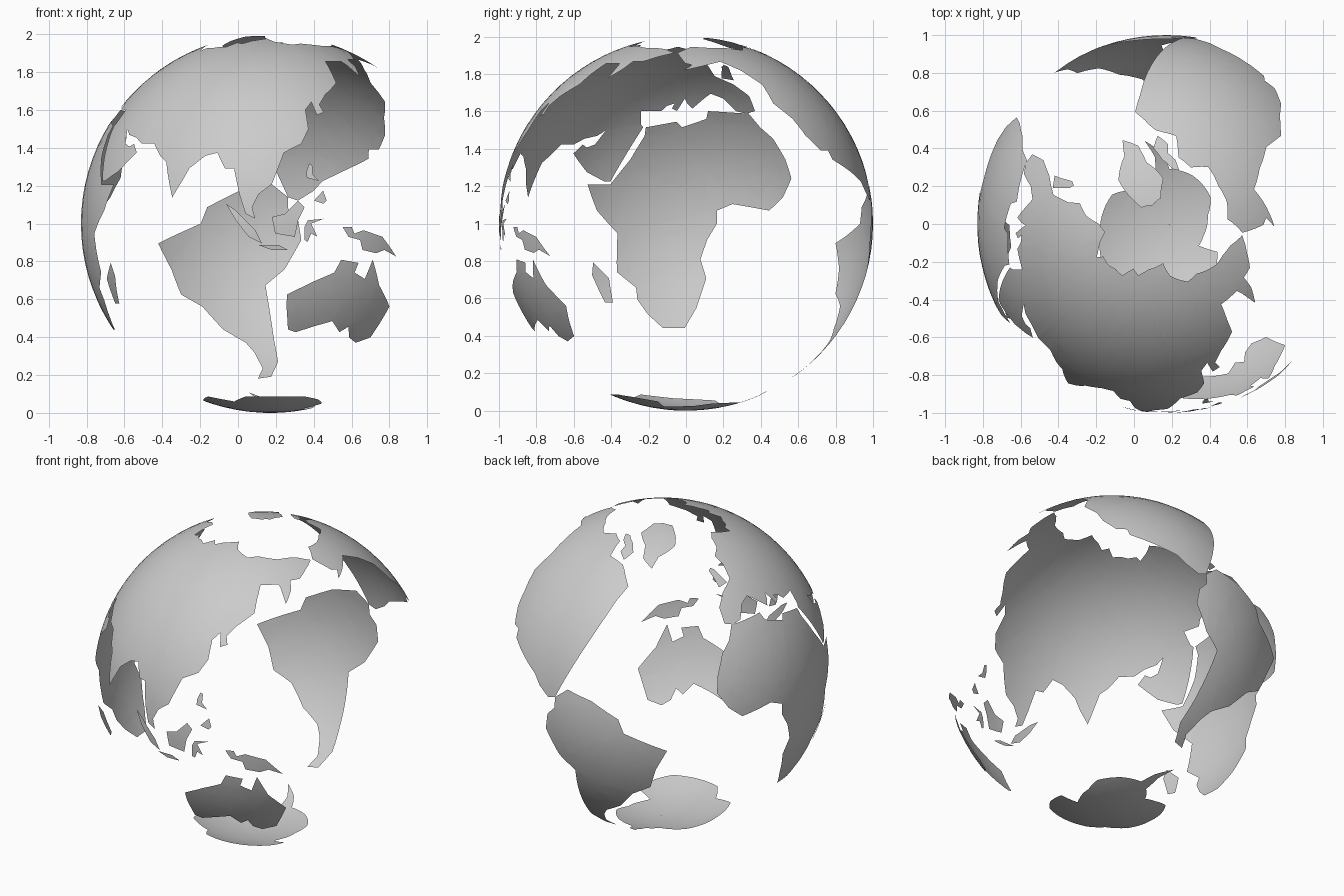
import bpy
import bmesh
from math import radians, sin, cos
from mathutils import Vector

default_cube = bpy.data.objects.get("Cube")
if default_cube:
    bpy.data.objects.remove(default_cube, do_unlink=True)

CENTRE = Vector((0.17, 0, 1))   # centre of the unit globe
FRONT_LONGITUDE = 108.5         # meridian that faces the front
GRID_STEP = 4                   # spacing of the surface grid in degrees

land_material = bpy.data.materials.new("land_grey")
land_material.use_nodes = True
land_colour = (0.6, 0.6, 0.6, 1)
land_material.diffuse_color = land_colour
principled = next(node for node in land_material.node_tree.nodes
                  if node.type == 'BSDF_PRINCIPLED')
principled.inputs["Base Color"].default_value = land_colour


def globe_point(longitude, latitude):
    """Turn a longitude and latitude into a point on the globe."""
    around = radians(longitude - FRONT_LONGITUDE)
    up = radians(latitude)
    return CENTRE + Vector((cos(up) * sin(around), -cos(up) * cos(around), sin(up)))


def cut_along(bm, axis):
    """Cut the flat map into strips so that it can bend evenly."""
    values = [vert.co[axis] for vert in bm.verts]
    line = (min(values) // GRID_STEP + 1) * GRID_STEP
    normal = Vector((0, 0, 0))
    normal[axis] = 1
    while line < max(values):
        bmesh.ops.bisect_plane(bm, geom=bm.verts[:] + bm.edges[:] + bm.faces[:],
                               dist=0.0001, plane_co=normal * line, plane_no=normal)
        line += GRID_STEP


def land(name, coast):
    """Fill a coast outline on a flat map, then wrap it onto the globe."""
    bm = bmesh.new()
    bm.faces.new([bm.verts.new((longitude, latitude, 0)) for longitude, latitude in coast])
    bmesh.ops.triangulate(bm, faces=bm.faces[:])
    cut_along(bm, axis=0)
    cut_along(bm, axis=1)
    for vert in bm.verts:
        vert.co = globe_point(vert.co.x, vert.co.y)
    bmesh.ops.remove_doubles(bm, verts=bm.verts[:], dist=0.0001)

    # Every patch faces outwards and is smooth shaded
    bm.normal_update()
    for face in bm.faces:
        if face.normal.dot(face.calc_center_median() - CENTRE) < 0:
            face.normal_flip()
        face.smooth = True

    mesh = bpy.data.meshes.new(name)
    bm.to_mesh(mesh)
    bm.free()
    mesh.materials.append(land_material)
    land_object = bpy.data.objects.new(name, mesh)
    bpy.context.collection.objects.link(land_object)
    return land_object


# Europe and the near east, up to the shared eastern border
land("europe", [
    (60, 69), (54, 68), (46, 68), (44, 66), (40, 65), (35, 64), (41, 67), (33, 69),
    (26, 71), (18, 69), (13, 65), (5, 62), (6, 58), (11, 59), (13, 56), (16, 57),
    (19, 60), (17, 62), (22, 65), (25, 65), (21, 61), (29, 60), (23, 59), (21, 55),
    (14, 54), (11, 54), (10, 57), (8, 56), (8, 54), (4, 52), (-4, 48), (-1, 46),
    (-2, 43), (-9, 43), (-9, 37), (-5, 36), (-1, 37), (3, 42), (8, 44), (11, 42),
    (16, 38), (18, 40), (13, 44), (13, 46), (19, 42), (22, 37), (24, 38), (23, 40),
    (28, 41), (28, 43), (31, 46), (34, 45), (39, 47), (38, 45), (41, 42), (35, 42),
    (29, 41), (26, 39), (28, 37), (36, 37), (35, 32), (48, 30), (51, 28), (56, 27),
    (60, 25)])

land("arabia", [
    (35, 32), (34, 31), (35, 29), (39, 21), (43, 13), (45, 13), (52, 16), (59, 22),
    (56, 25), (54, 24), (51, 25), (48, 30)])

# Asia, with India, the south-east peninsulas and the far north-east
land("asia", [
    (60, 25), (66, 25), (70, 21), (73, 19), (77, 8), (80, 13), (82, 17), (87, 21),
    (91, 22), (94, 17), (97, 17), (99, 9), (101, 3), (104, 1.5), (103, 5), (100, 9),
    (100, 13), (103, 11), (105, 9), (109, 12), (106, 18), (108, 21), (113, 22),
    (119, 25), (122, 30), (119, 35), (122, 37), (118, 39), (121, 41), (125, 40),
    (126, 35), (129, 36), (128, 39), (132, 43), (140, 48), (141, 53), (136, 55),
    (143, 59), (155, 59), (162, 62), (156, 57), (157, 51), (162, 56), (164, 60),
    (171, 60), (179, 63), (190, 66), (180, 69), (170, 70), (160, 70), (140, 72),
    (129, 71), (113, 74), (104, 78), (87, 75), (80, 72), (72, 73), (68, 69), (60, 69)])

land("africa", [
    (-6, 36), (10, 37), (11, 34), (20, 31), (22, 33), (33, 31), (33, 28), (37, 20),
    (43, 12), (51, 12), (47, 4), (40, -3), (41, -15), (35, -20), (35, -24), (32, -29),
    (27, -34), (19, -34), (15, -27), (12, -17), (14, -11), (12, -5), (9, 0), (9, 4),
    (4, 6), (-2, 5), (-8, 4), (-13, 8), (-17, 14), (-16, 20), (-13, 27), (-9, 31)])

# North America, down to the isthmus
land("north_america", [
    (-168, 66), (-162, 59), (-158, 58), (-163, 55), (-151, 60), (-140, 60), (-131, 55),
    (-124, 48), (-124, 40), (-118, 34), (-115, 28), (-110, 23), (-114, 31), (-106, 23),
    (-105, 20), (-95, 16), (-88, 13), (-85, 10), (-80, 7), (-77, 8), (-80, 9.5),
    (-83, 10), (-83, 15), (-88, 16), (-87, 21), (-91, 19), (-96, 19), (-97, 27),
    (-90, 29), (-84, 30), (-81, 25), (-81, 31), (-76, 35), (-70, 42), (-65, 44),
    (-60, 46), (-66, 49), (-56, 52), (-62, 58), (-65, 60), (-70, 61), (-78, 62),
    (-77, 56), (-79, 52), (-82, 55), (-93, 58), (-94, 61), (-86, 66), (-82, 69),
    (-95, 71), (-108, 68), (-125, 70), (-141, 70), (-157, 71)])

land("south_america", [
    (-77, 8), (-72, 12), (-62, 10), (-52, 5), (-50, 0), (-35, -6), (-39, -14),
    (-41, -22), (-48, -26), (-54, -34), (-62, -39), (-65, -43), (-68, -50), (-65, -55),
    (-72, -54), (-75, -47), (-73, -38), (-70, -19), (-76, -14), (-81, -5), (-80, 1),
    (-77, 4)])

land("australia", [
    (114, -22), (122, -18), (129, -15), (131, -11), (137, -12), (136, -15), (140, -17),
    (142, -11), (146, -19), (153, -26), (150, -37), (144, -39), (140, -37), (138, -33),
    (135, -35), (131, -31), (124, -33), (118, -35), (115, -34), (114, -26)])

# Antarctica closes at the pole
land("antarctica", [
    (-180, -78), (-150, -77), (-130, -74), (-100, -73), (-75, -73), (-68, -68),
    (-57, -63), (-62, -69), (-60, -75), (-40, -78), (-25, -75), (-10, -71), (30, -69),
    (55, -66), (75, -70), (90, -66), (135, -66), (150, -68), (170, -72), (165, -78),
    (180, -78), (180, -90), (-180, -90)])

# Northern islands
land("greenland", [
    (-44, 60), (-52, 64), (-54, 70), (-68, 76), (-60, 82), (-35, 83), (-15, 81),
    (-20, 74), (-24, 70), (-40, 65)])
land("baffin_island", [
    (-62, 66), (-66, 62), (-73, 65), (-73, 68), (-80, 70), (-85, 73), (-78, 73), (-68, 70)])
land("britain", [
    (-5, 50), (1, 51), (0, 53), (-2, 57), (-4, 58), (-6, 57), (-3, 54), (-5, 52)])

# Southern and eastern islands
land("madagascar", [(49, -12), (50, -16), (47, -25), (44, -25), (44, -17)])
land("new_guinea", [
    (131, -1), (134, -1), (135, -3), (138, -2), (145, -4), (151, -10), (146, -8),
    (143, -9), (138, -8), (137, -5), (133, -4)])
land("borneo", [(109, 2), (113, 3), (117, 7), (119, 5), (117, 1), (116, -4), (110, -3)])
land("sumatra", [(95, 6), (98, 4), (104, -2), (106, -6), (102, -4), (98, 1)])
land("java", [(105, -6.5), (111, -6.5), (114, -8), (109, -8)])
land("sulawesi", [
    (119, -5), (119, -1), (120, 1), (125, 1.5), (121, 0), (123, -4), (121, -3), (120, -5.5)])
land("luzon", [(120, 16), (121, 18.5), (122, 18), (122, 15), (124, 13), (120, 14)])
land("mindanao", [(122, 7), (125, 10), (126, 7), (125, 6)])
